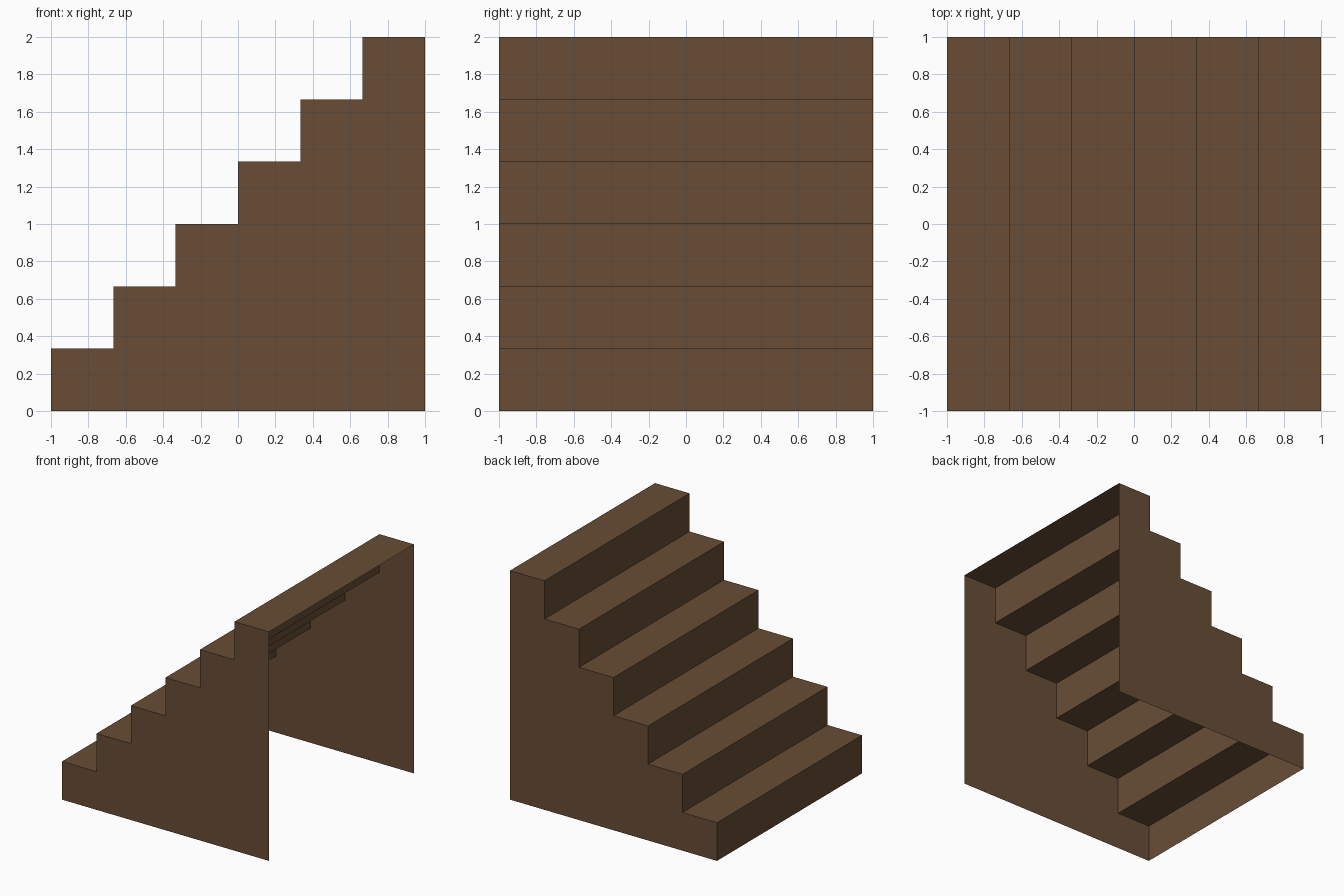
import bpy

if "Cube" in bpy.data.objects:
    bpy.data.objects.remove(bpy.data.objects["Cube"])

STEPS = 6
SIZE = 2 / STEPS      # rise and run of one step
HALF = 1.0            # half width of the stair

wood = bpy.data.materials.new("brown_wood")
wood.diffuse_color = (0.138, 0.075, 0.037, 1)
wood.use_nodes = True
wood.node_tree.nodes["Principled BSDF"].inputs["Base Color"].default_value = wood.diffuse_color


def make_part(name, verts, faces):
    mesh = bpy.data.meshes.new(name)
    mesh.from_pydata(verts, [], faces)
    mesh.materials.append(wood)
    mesh.update()
    obj = bpy.data.objects.new(name, mesh)
    bpy.context.collection.objects.link(obj)
    return obj


# Zigzag stair profile in x and z, climbing towards +x
profile = [(-1.0, 0.0)]
for i in range(STEPS):
    x, z = -1 + i * SIZE, (i + 1) * SIZE
    profile += [(x, z), (x + SIZE, z)]

# Treads and risers: single-sheet strip across the width, open underneath and behind
n = len(profile)
verts = [(x, y, z) for y in (-HALF, HALF) for x, z in profile]
make_part("treads_and_risers", verts,
          [(k, k + 1, n + k + 1, n + k) for k in range(n - 1)])

# Side walls: stepped panels closing the two ends, facing outwards
outline = profile + [(1.0, 0.0)]
for name, y in (("front_side_wall", -HALF), ("back_side_wall", HALF)):
    loop = list(range(len(outline)))
    if y < 0:
        loop.reverse()
    make_part(name, [(x, y, z) for x, z in outline], [loop])
